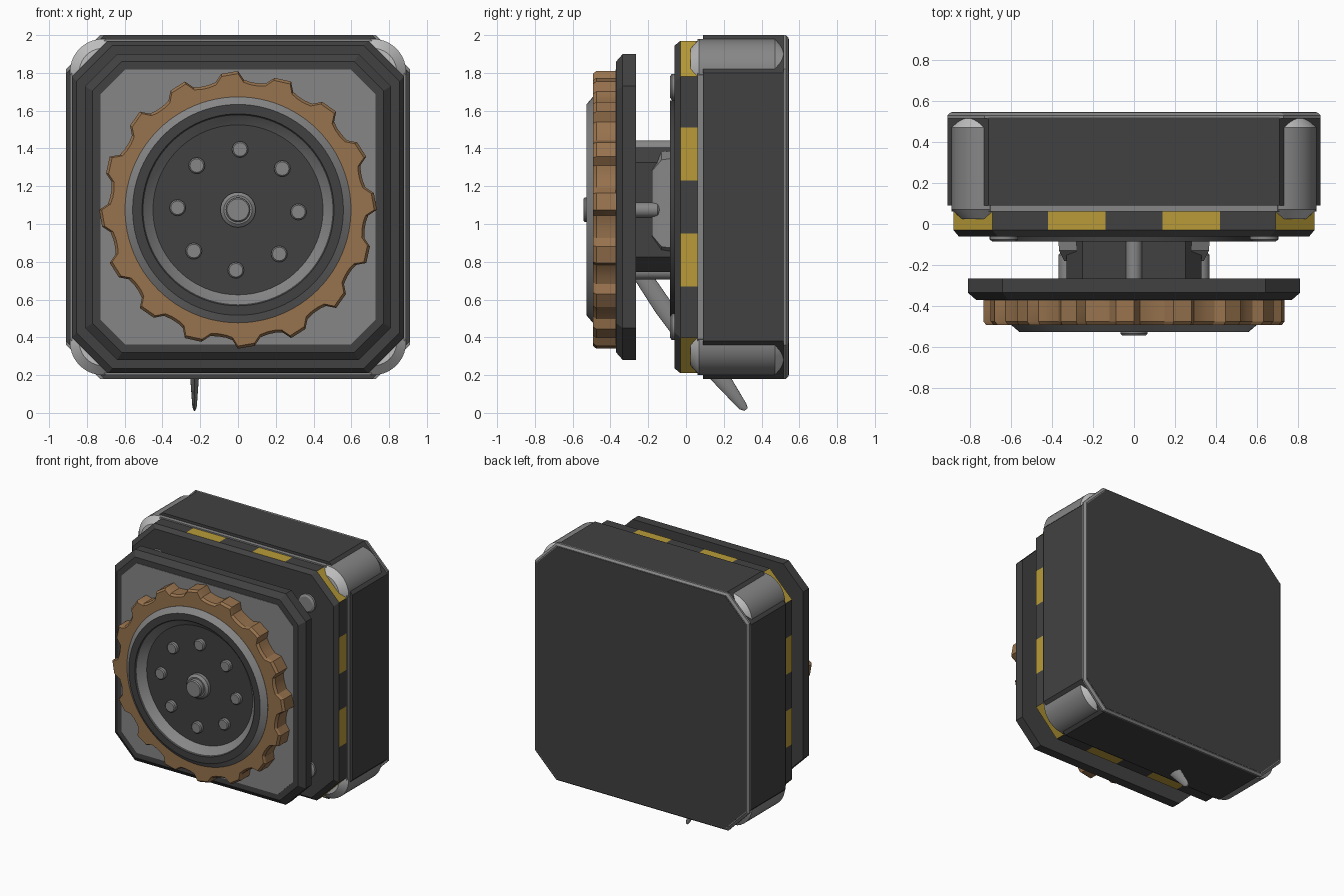
import bpy, bmesh, math

if "Cube" in bpy.data.objects:
    bpy.data.objects.remove(bpy.data.objects["Cube"])

CZ = 1.09   # height of the body centre
WZ = 1.075  # height of the wheel centre


def material(name, rgb):
    m = bpy.data.materials.new(name)
    m.diffuse_color = (*rgb, 1)
    m.use_nodes = True
    m.node_tree.nodes["Principled BSDF"].inputs["Base Color"].default_value = m.diffuse_color
    return m


DARK = material("dark metal", (0.053, 0.053, 0.053))
GREY = material("grey metal", (0.24, 0.24, 0.24))
PALE = material("pale metal", (0.52, 0.52, 0.52))
BROWN = material("bronze", (0.31, 0.17, 0.075))
YELLOW = material("warning yellow", (0.48, 0.33, 0.04))


def loft(name, rings, mats, band_mats=None, cap=(0, 0)):
    """Skin a list of equal-length 3D rings and close both ends."""
    bm = bmesh.new()
    loops = [[bm.verts.new(p) for p in r] for r in rings]
    n = len(loops[0])
    for k in range(len(loops) - 1):
        a, b = loops[k], loops[k + 1]
        for i in range(n):
            j = (i + 1) % n
            f = bm.faces.new((a[i], a[j], b[j], b[i]))
            f.material_index = band_mats[k] if band_mats else 0
    for loop, mi in ((loops[0], cap[0]), (loops[-1], cap[1])):
        bm.faces.new(loop).material_index = mi
    bmesh.ops.recalc_face_normals(bm, faces=bm.faces)
    me = bpy.data.meshes.new(name)
    bm.to_mesh(me)
    bm.free()
    for m in mats:
        me.materials.append(m)
    ob = bpy.data.objects.new(name, me)
    bpy.context.collection.objects.link(ob)
    return ob


def octagon(h, c, y, cz=CZ, marks=()):
    """Square of half size h with corners cut by c; marks split the sides."""
    side = sorted([-(h - c), h - c] + [s * m for m in marks for s in (-1, 1)])
    pts = []
    for q in range(4):
        ca, sa = round(math.cos(q * math.pi / 2)), round(math.sin(q * math.pi / 2))
        pts += [(h * ca - t * sa, y, cz + h * sa + t * ca) for t in side]
    return pts


def circle(r, y, cx=0, cz=WZ, n=64):
    return [(cx + r * math.cos(2 * math.pi * i / n), y,
             cz + r * math.sin(2 * math.pi * i / n)) for i in range(n)]


def rod(name, cx, cz, profile, mats, band_mats=None, n=20, cap=(0, 0)):
    return loft(name, [circle(r, y, cx, cz, n) for r, y in profile], mats, band_mats, cap)


# Main housing: front rim, dark shell, back rim and back panel
loft("front_rim", [octagon(0.89, 0.19, 0.06), octagon(0.89, 0.19, 0.095)], [GREY])
loft("housing", [octagon(0.91, 0.2, 0.09), octagon(0.91, 0.2, 0.52)], [DARK])
loft("back_rim", [octagon(0.91, 0.18, 0.515), octagon(0.91, 0.18, 0.53),
                  octagon(0.895, 0.175, 0.543)], [GREY])
loft("back_panel", [octagon(0.89, 0.175, 0.54), octagon(0.89, 0.175, 0.545)], [DARK])

# Rounded corner pillars with pale tapered ends
for sx in (-1, 1):
    for sz in (-1, 1):
        rod("corner_pillar", sx * 0.715, CZ + sz * 0.715,
            [(0.125, 0.025), (0.175, 0.07), (0.175, 0.47), (0.135, 0.515)],
            [GREY, PALE], [1, 0, 1], 40, (1, 1))
        # Bolt heads on the front plate
        rod("plate_bolt", sx * 0.635, CZ + sz * 0.635,
            [(0.07, -0.05), (0.07, -0.075), (0.055, -0.085)], [GREY])

# Front plate with striped edge
plate = loft("front_plate", [octagon(h, 0.19, y, marks=(0.14, 0.42)) for h, y in
                             ((0.88, 0.062), (0.88, -0.03), (0.855, -0.06))], [DARK, YELLOW])
for f in plate.data.polygons:
    x, y, z = f.center
    along = min(abs(x), abs(z - CZ))
    if y > -0.03 and len(f.vertices) == 4 and (0.14 < along < 0.42 or along > 0.7):
        f.material_index = 1

# Neck between the housing and the wheel plate
rod("mount_disc", 0, WZ, [(0.58, -0.055), (0.58, -0.085)], [DARK], n=64)
loft("neck", [octagon(0.33, 0.08, -0.06, WZ), octagon(0.33, 0.08, -0.28, WZ)], [DARK])
for k in range(4):
    a = k * math.pi / 2
    end = [(0.04, -0.15), (0.008, -0.115)] if k % 2 == 0 else [(0.04, -0.07)]
    rod("neck_pin", 0.328 * math.cos(a), WZ + 0.328 * math.sin(a),
        [(0.04, -0.28)] + end, [GREY])
for s in (-1, 1):
    loft("neck_lobe", [[(s * x, y, CZ + 0.02 + t * w) for x, t in
                        ((0.28, -1), (x1, -0.85), (x1, 0.85), (0.28, 1))]
                       for y, w, x1 in ((-0.07, 0.28, 0.37), (-0.13, 0.27, 0.365),
                                        (-0.18, 0.2, 0.34))], [GREY])

# Tapered lever running down through the body
path = [(-0.28, 0.8, 0.045), (-0.12, 0.56, 0.05), (0.03, 0.36, 0.05),
        (0.19, 0.18, 0.045), (0.30, 0.035, 0.024), (0.318, 0.018, 0.012)]
rings = []
for y, z, r in path:
    ring = []
    for i in range(16):
        a = 2 * math.pi * i / 16
        d = r * math.cos(a)
        ring.append((-0.23 + 0.5 * r * math.sin(a), y + 0.77 * d, z + 0.64 * d))
    rings.append(ring)
loft("lever", rings, [GREY])

# Square wheel plate with bevelled front and grey facing
loft("wheel_plate", [octagon(0.81, 0.17, -0.265), octagon(0.81, 0.17, -0.335),
                     octagon(0.77, 0.155, -0.37)], [DARK])
loft("wheel_facing", [octagon(0.728, 0.13, -0.368), octagon(0.728, 0.13, -0.374)], [GREY])

# Toothed bronze grip ring
TOOTH = ((-6.5, 0.69), (-4, 0.735), (3, 0.725), (6, 0.685), (9.5, 0.678), (13, 0.68))


def gear(y, shrink=0.0, radius=None):
    pts = []
    for k in range(16):
        for da, r in TOOTH:
            a = math.radians(94 + 22.5 * k + da)
            rr = radius or r - shrink
            pts.append((rr * math.cos(a), y, WZ + rr * math.sin(a)))
    return pts


loft("grip_ring", [gear(-0.365), gear(-0.475), gear(-0.492, 0.014),
                   gear(-0.492, radius=0.585), gear(-0.44, radius=0.585)], [BROWN])

# Dished wheel centre: grey outer cone, dark lip, grey inner cone, dark floor
rod("wheel_dish", 0, WZ, [(0.598, -0.43), (0.598, -0.493), (0.558, -0.527), (0.508, -0.527),
                          (0.5, -0.515), (0.45, -0.465)],
    [GREY, DARK], [0, 0, 1, 1, 0], 96, (1, 1))

# Ring of bolts and central hub
for k in range(8):
    a = math.radians(88 + 45 * k)
    rod("wheel_bolt", 0.32 * math.cos(a), WZ + 0.32 * math.sin(a),
        [(0.043, -0.46), (0.043, -0.488), (0.036, -0.495)], [GREY], n=16)
rod("hub_collar", 0, WZ, [(0.093, -0.46), (0.093, -0.49), (0.075, -0.505)], [GREY], n=32)
rod("hub_pin", 0, WZ, [(0.065, -0.5), (0.065, -0.535), (0.058, -0.543)], [GREY], n=32)

# Smooth round parts, keep hard edges
for ob in bpy.context.scene.objects:
    ob.select_set(True)
    bpy.context.view_layer.objects.active = ob
bpy.ops.object.shade_smooth_by_angle(angle=math.radians(25))
